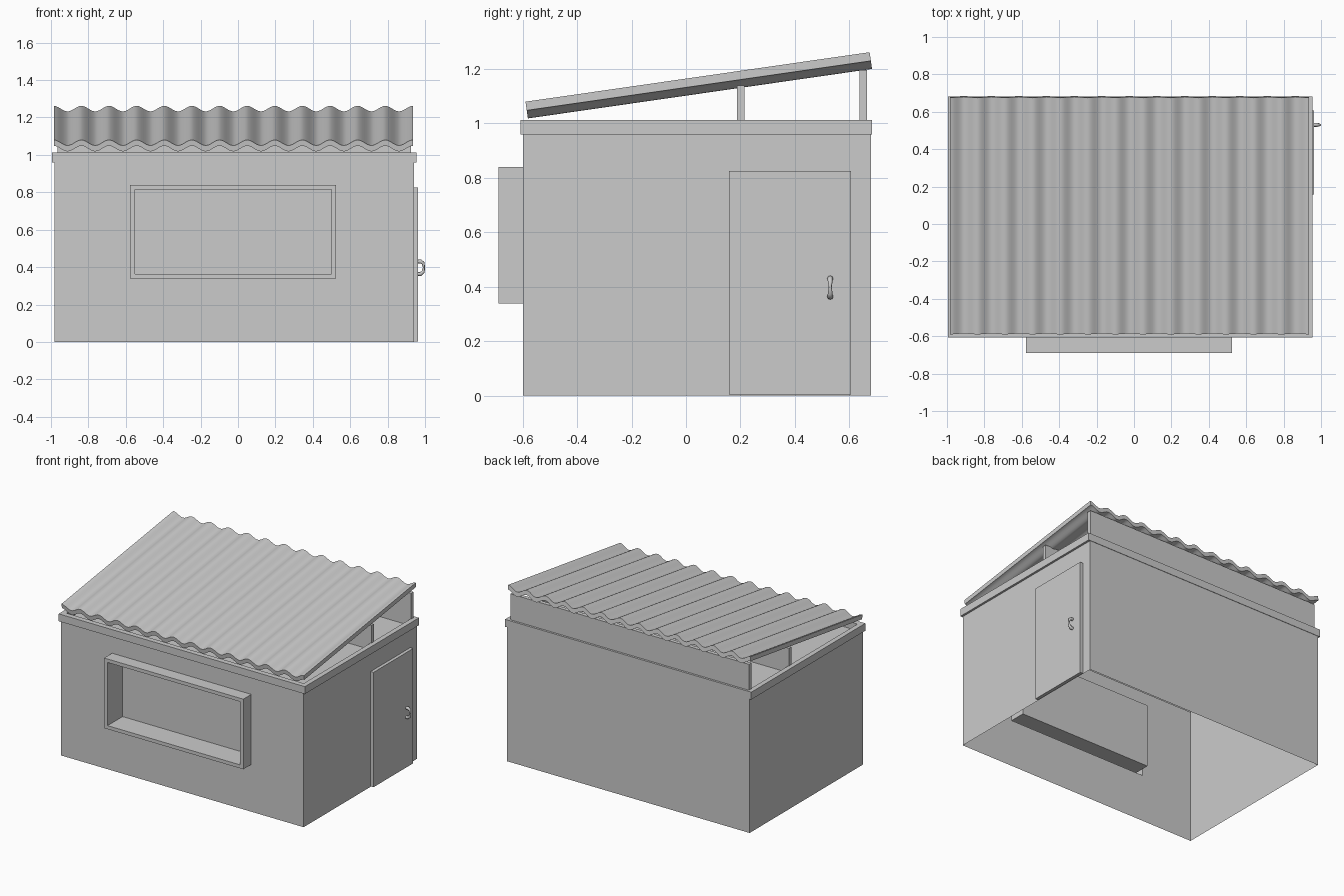
import bpy, bmesh, math

if "Cube" in bpy.data.objects:
    bpy.data.objects.remove(bpy.data.objects["Cube"])


def make_object(name, verts, faces):
    mesh = bpy.data.meshes.new(name)
    mesh.from_pydata(verts, [], faces)
    bm = bmesh.new()
    bm.from_mesh(mesh)
    bmesh.ops.recalc_face_normals(bm, faces=bm.faces)
    bm.to_mesh(mesh)
    bm.free()
    obj = bpy.data.objects.new(name, mesh)
    bpy.context.collection.objects.link(obj)
    return obj


def box(name, x0, x1, y0, y1, z0, z1):
    v = [(x, y, z) for z in (z0, z1) for x, y in ((x0, y0), (x1, y0), (x1, y1), (x0, y1))]
    f = [(0, 3, 2, 1), (4, 5, 6, 7)] + [(i, (i + 1) % 4, (i + 1) % 4 + 4, i + 4) for i in range(4)]
    return make_object(name, v, f)


def loft(name, rings, cap_end=False):
    """Join four-cornered rings with strips of quads."""
    v = [p for r in rings for p in r]
    f = [(4 * k + i, 4 * k + (i + 1) % 4, 4 * k + 4 + (i + 1) % 4, 4 * k + 4 + i)
         for k in range(len(rings) - 1) for i in range(4)]
    if cap_end:
        n = len(v)
        f.append((n - 4, n - 3, n - 2, n - 1))
    return make_object(name, v, f)


def flat_ring(x0, x1, y0, y1, z):
    return [(x0, y, z) if i in (0, 3) else (x1, y, z) for i, y in enumerate((y0, y0, y1, y1))]


def front_ring(x0, x1, z0, z1, y):
    return [(x, y, z) for x, z in ((x0, z0), (x1, z0), (x1, z1), (x0, z1))]


# Walls open at the bottom, with a stepped cap and a shallow recessed top
X0, X1, Y0, Y1 = -0.98, 0.94, -0.60, 0.68


def grown(d, z, back=0.0):
    return flat_ring(X0 - d, X1 + d, Y0 - d * 0.5, Y1 + back, z)


# Front wall with its window: opening, projecting frame, rim, recessed pane
loft("front_wall_and_window", [
    front_ring(X0, X1, 0, 0.96, Y0),
    front_ring(-0.577, 0.525, 0.338, 0.84, Y0),
    front_ring(-0.577, 0.525, 0.338, 0.84, -0.69),
    front_ring(-0.55, 0.50, 0.363, 0.815, -0.69),
    front_ring(-0.55, 0.50, 0.363, 0.815, -0.52)], cap_end=True)

# Side and back walls
make_object("side_and_back_walls",
            [(x, y, z) for z in (0, 0.96) for x, y in ((X0, Y0), (X0, Y1), (X1, Y1), (X1, Y0))],
            [(i, i + 1, i + 5, i + 4) for i in range(3)])

# Cap band around the wall tops
loft("cap_band", [
    grown(0, 0.96), grown(0.015, 0.96, 0.003), grown(0.015, 1.013, 0.003),
    flat_ring(X0 + 0.02, X1 - 0.02, Y0 + 0.03, Y1 - 0.012, 1.013),
    flat_ring(X0 + 0.02, X1 - 0.02, Y0 + 0.03, Y1 - 0.012, 0.965)], cap_end=True)

# Upright boards carrying the roof
box("middle_roof_support", -0.965, 0.925, 0.187, 0.215, 0.965, 1.14)
box("back_roof_support", -0.965, 0.925, 0.637, 0.665, 0.965, 1.197)

# Corrugated sloping roof sheet: wave profile swept along the slope
WAVES, STEPS = 13, 12
slope = math.atan2(0.182, 1.265)
c, s = math.cos(slope), math.sin(slope)
length = 1.278
n = WAVES * STEPS
verts = []
for i in range(n + 1):
    x = -0.985 + 1.92 * i / n
    h = -0.015 + 0.015 * math.cos(2 * math.pi * i / STEPS)
    for along, up in ((0, h), (length, h), (length, h - 0.032), (0, h - 0.032)):
        verts.append((x, -0.59 + along * c - up * s, 1.08 + along * s + up * c))
faces = [(4 * i + k, 4 * i + (k + 1) % 4, 4 * i + 4 + (k + 1) % 4, 4 * i + 4 + k)
         for i in range(n) for k in range(4)]
faces += [(0, 1, 2, 3), (4 * n, 4 * n + 1, 4 * n + 2, 4 * n + 3)]
roof = make_object("corrugated_roof", verts, faces)
bpy.context.view_layer.objects.active = roof
roof.select_set(True)
bpy.ops.object.shade_smooth_by_angle(angle=math.radians(40))

# Door slab on the right side
box("door", X1, 0.963, 0.158, 0.607, 0.003, 0.825)

# Curved door handle, thicker at both ends
curve = bpy.data.curves.new("door_handle", "CURVE")
curve.dimensions = "3D"
curve.bevel_depth = 0.011
curve.bevel_resolution = 2
curve.use_fill_caps = True
path = [(0.958, 0.363, 0.9), (0.976, 0.363, 1.0), (0.990, 0.375, 0.8), (0.994, 0.398, 0.5),
        (0.990, 0.421, 0.8), (0.976, 0.430, 1.0), (0.958, 0.430, 0.9)]
sp = curve.splines.new("POLY")
sp.points.add(len(path) - 1)
for p, (x, z, r) in zip(sp.points, path):
    p.co = (x, 0.53, z, 1)
    p.radius = r
sp.use_smooth = True
handle = bpy.data.objects.new("door_handle", curve)
bpy.context.collection.objects.link(handle)
